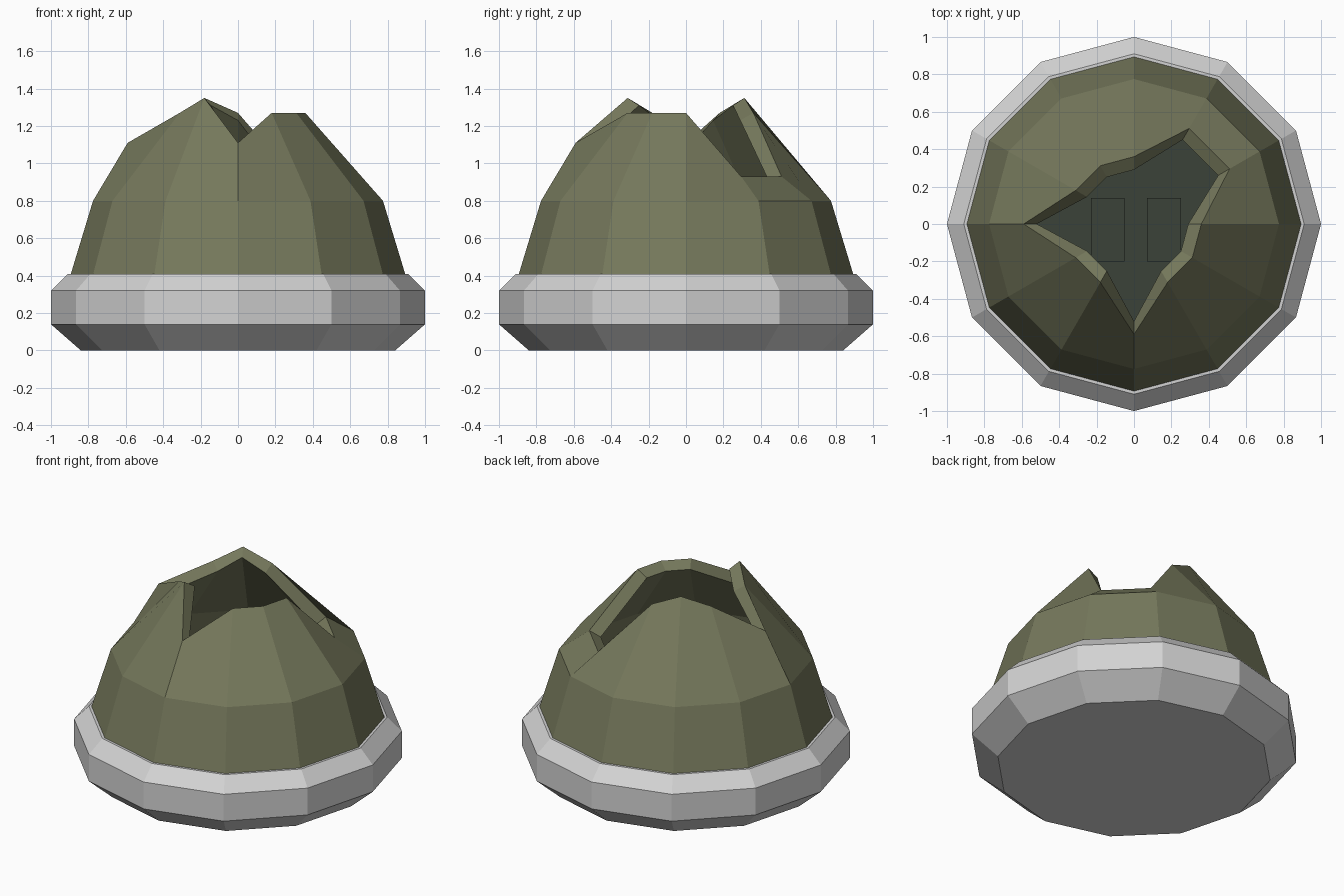
import bpy, bmesh
from math import sin, cos, radians

if "Cube" in bpy.data.objects:
    bpy.data.objects.remove(bpy.data.objects["Cube"])

N = 12


def material(name, rgb):
    m = bpy.data.materials.new(name)
    m.diffuse_color = (*rgb, 1)
    m.use_nodes = True
    m.node_tree.nodes["Principled BSDF"].inputs["Base Color"].default_value = m.diffuse_color
    return m


GREY = material("light_grey", (0.65, 0.65, 0.65))
OLIVE = material("olive_shell", (0.18, 0.19, 0.107))
DARK = material("dark_interior", (0.044, 0.055, 0.04))


def finish(bm, name, mat):
    mesh = bpy.data.meshes.new(name)
    bm.to_mesh(mesh)
    bm.free()
    mesh.materials.append(mat)
    ob = bpy.data.objects.new(name, mesh)
    bpy.context.collection.objects.link(ob)
    return ob


def loft(name, rings, mat, cap_start=False, cap_end=False):
    """Skin a list of rings; each ring is N (radius, height) pairs."""
    bm = bmesh.new()
    loops = []
    for ring in rings:
        loops.append([bm.verts.new((r * cos(radians(30 * i)), r * sin(radians(30 * i)), z))
                      for i, (r, z) in enumerate(ring)])
    for a, b in zip(loops, loops[1:]):
        for i in range(N):
            j = (i + 1) % N
            bm.faces.new((a[i], a[j], b[j], b[i]))
    if cap_start:
        bm.faces.new(loops[0][::-1])
    if cap_end:
        bm.faces.new(loops[-1])
    return finish(bm, name, mat)


def circle(r, z):
    return [(r, z)] * N


def box(name, lo, hi, mat):
    bm = bmesh.new()
    bmesh.ops.create_cube(bm, size=1)
    for v in bm.verts:
        v.co = [(lo[k] + hi[k]) / 2 + v.co[k] * (hi[k] - lo[k]) for k in range(3)]
    return finish(bm, name, mat)


# bevelled base ring
loft("base_ring", [circle(0.84, 0), circle(1, 0.14), circle(1, 0.32), circle(0.91, 0.41)],
     GREY, cap_start=True, cap_end=True)

# broken dome shell: each spoke ends at a peak, a shoulder or a notch
high, peak, notch, low = (0.36, 1.27), (0.36, 1.35), (0.59, 1.11), (0.59, 0.93)
rim = [high, low, low, high, peak, high, notch, high, peak, notch, high, high]
inner_rim = [(r - 0.07, z - 0.04) for r, z in rim]
loft("broken_shell", [circle(0.895, 0.405), circle(0.775, 0.8), rim, inner_rim,
                      circle(0.70, 0.77), circle(0.81, 0.43)], OLIVE)

# dark floor inside the shell
loft("inner_floor", [circle(0.82, 0.415), circle(0.82, 0.45)], DARK, cap_start=True, cap_end=True)

# two blocks lying on the floor
for side, x in (("left", -0.23), ("right", 0.07)):
    box("inner_block_" + side, (x, -0.20, 0.44), (x + 0.18, 0.14, 0.55), DARK)
